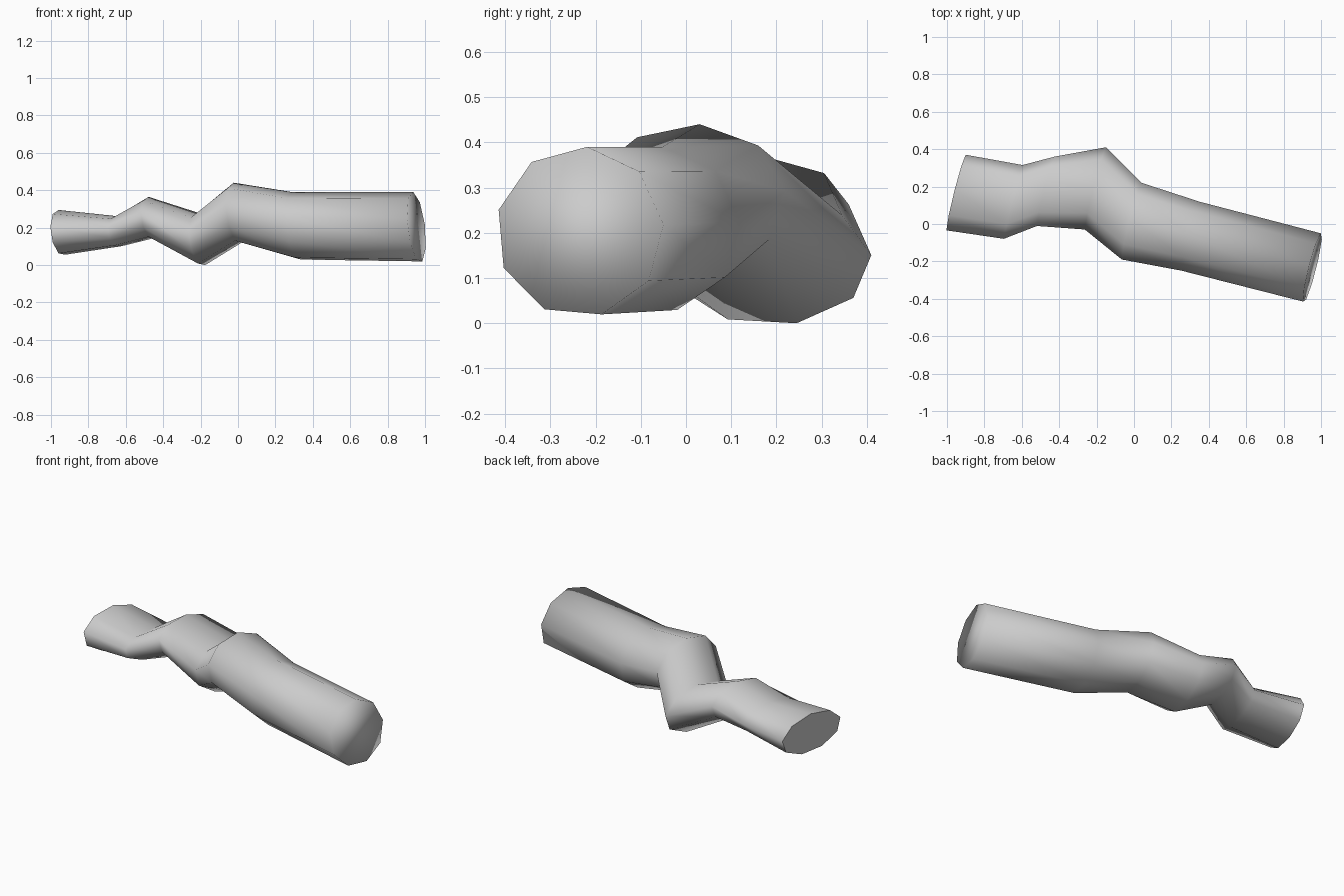
import bpy
import bmesh
from math import sin, cos, radians, tau

cube = bpy.data.objects.get("Cube")
if cube:
    bpy.data.objects.remove(cube, do_unlink=True)

SIDES = 9
PHASE = radians(5)
LEAN_Y, LEAN_Z = 0.25, -0.11   # every ring leans the same way

# Ring centre x, y, z, then half width and half height
RINGS = [
    (-0.95, 0.165, 0.173, 0.206, 0.122),
    (-0.645, 0.115, 0.18, 0.201, 0.082),
    (-0.47, 0.172, 0.253, 0.189, 0.112),
    (-0.205, 0.187, 0.138, 0.224, 0.143),
    (-0.01, 0.012, 0.278, 0.209, 0.163),
    (0.305, -0.068, 0.207, 0.188, 0.184),
    (0.954, -0.235, 0.202, 0.186, 0.189),
]

gray = bpy.data.materials.new("plain gray")
gray.use_nodes = True
colour = (0.6, 0.6, 0.6, 1)
gray.diffuse_color = colour
gray.node_tree.nodes["Principled BSDF"].inputs["Base Color"].default_value = colour


def add_ring(bm, x, y, z, width, height):
    verts = []
    for i in range(SIDES):
        a = PHASE + tau * i / SIDES
        dy, dz = width * cos(a), height * sin(a)
        verts.append(bm.verts.new((x + LEAN_Y * dy + LEAN_Z * dz, y + dy, z + dz)))
    return verts


# Crooked branch: rings bridged along its length
bm = bmesh.new()
rings = [add_ring(bm, *r) for r in RINGS]
for a, b in zip(rings, rings[1:]):
    for i in range(SIDES):
        j = (i + 1) % SIDES
        bm.faces.new((a[i], a[j], b[j], b[i]))

# End caps
thin_cap = bm.faces.new(rings[0])
thick_cap = bm.faces.new(rings[-1])
bmesh.ops.recalc_face_normals(bm, faces=bm.faces)

# Smooth all over, with a crisp cut at the thin end
for face in bm.faces:
    face.smooth = True
thin_cap.smooth = False
for edge in thin_cap.edges:
    edge.smooth = False

mesh = bpy.data.meshes.new("crooked_branch")
bm.to_mesh(mesh)
bm.free()
mesh.materials.append(gray)
branch = bpy.data.objects.new("crooked_branch", mesh)
bpy.context.collection.objects.link(branch)
